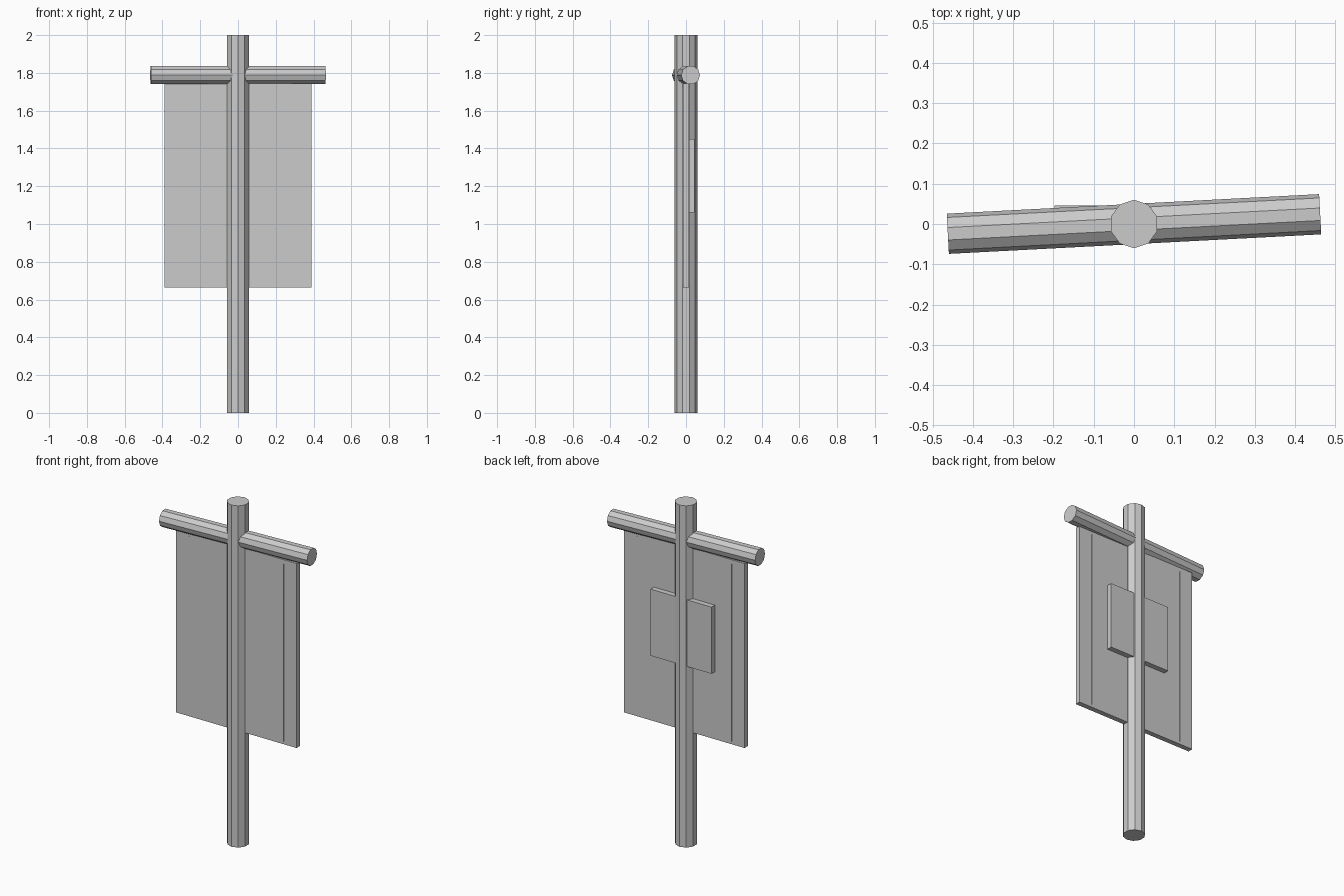
import bpy
import math

if "Cube" in bpy.data.objects:
    bpy.data.objects.remove(bpy.data.objects["Cube"])

grey = bpy.data.materials.new("light_grey")
grey.diffuse_color = (0.6, 0.6, 0.6, 1)
grey.use_nodes = True
grey.node_tree.nodes["Principled BSDF"].inputs["Base Color"].default_value = grey.diffuse_color


def finish(name):
    ob = bpy.context.object
    ob.name = name
    ob.data.materials.append(grey)
    return ob


def box(name, x, y, z):
    """Box from (min, max) ranges on each axis."""
    ranges = (x, y, z)
    bpy.ops.mesh.primitive_cube_add(size=1, location=[(a + b) / 2 for a, b in ranges])
    ob = finish(name)
    ob.scale = [b - a for a, b in ranges]
    bpy.ops.object.transform_apply(location=False, rotation=False, scale=True)
    return ob


def rod(name, radius, length, location, rotation):
    """Ten-sided flat-shaded rod."""
    bpy.ops.mesh.primitive_cylinder_add(vertices=10, radius=radius, depth=length,
                                        location=location, rotation=rotation)
    return finish(name)


# Upright pole, with corners pointing front and back
rod("pole", 0.06, 2.0, (0, 0, 1), (0, 0, 0))

# Crossbar through the pole, turned slightly about its own axis
rod("crossbar", 0.05, 0.926, (0, 0, 1.788), (math.radians(-3), math.radians(90), 0))

# Hanging banner
box("banner", (-0.39, 0.39), (-0.015, 0.015), (0.665, 1.745))

# Thin seams down both sides of the banner
for side, label in ((-1, "left"), (1, "right")):
    cx = side * 0.305
    box("seam_" + label, (cx - 0.002, cx + 0.002), (-0.018, 0.018), (0.68, 1.72))

# Plate on the back of the banner
box("back_plate", (-0.197, 0.197), (0.012, 0.046), (1.06, 1.45))
